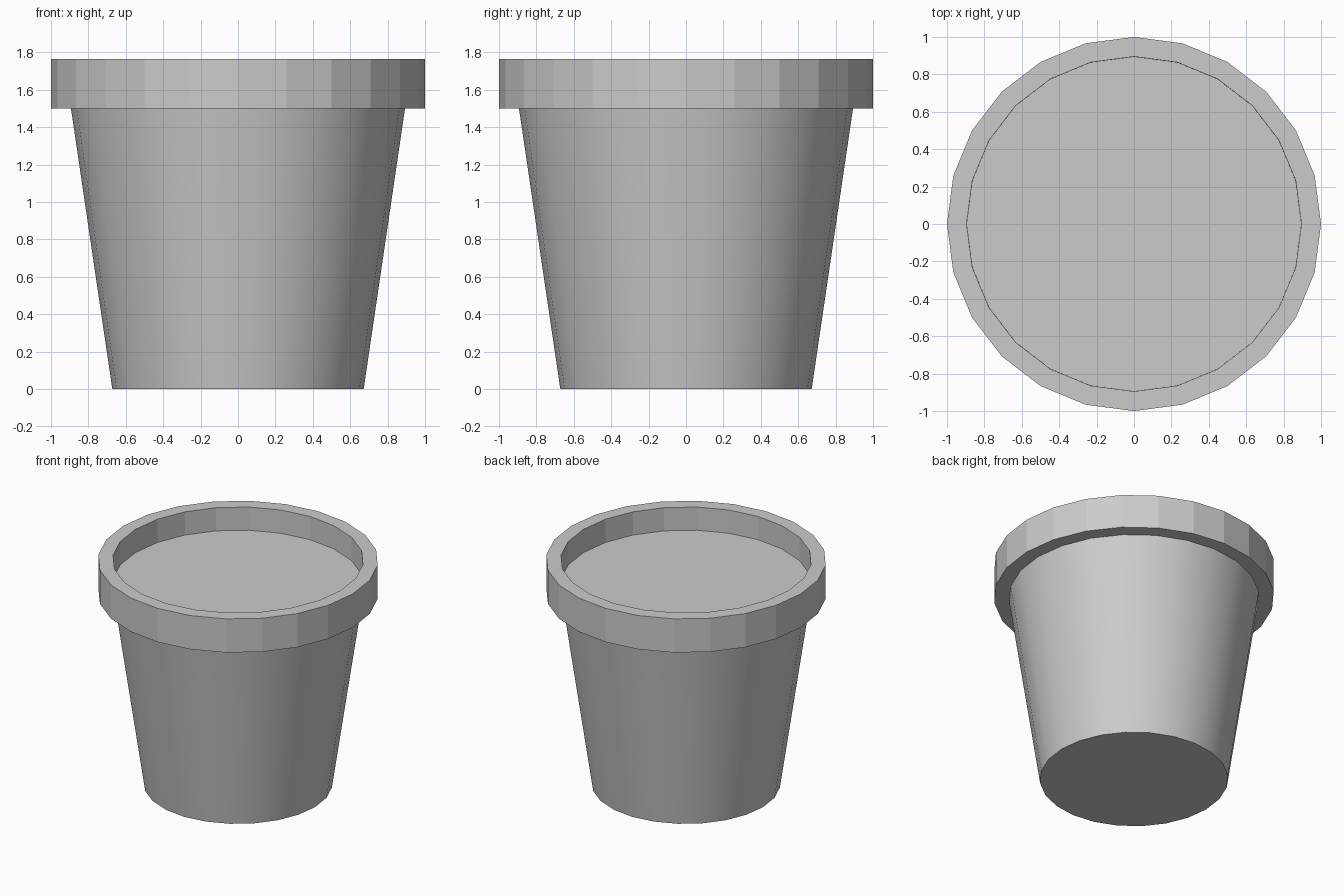
import bpy, bmesh
from math import cos, sin, tau, radians

if "Cube" in bpy.data.objects:
    bpy.data.objects.remove(bpy.data.objects["Cube"])

SIDES = 24


def lathe(name, profile, closed=False, cap_first=False, cap_last=False):
    """Revolve (radius, z) points around z; optionally cap the end rings."""
    bm = bmesh.new()
    rings = [[bm.verts.new((r * cos(tau * i / SIDES), r * sin(tau * i / SIDES), z))
              for i in range(SIDES)] for r, z in profile]
    pairs = list(zip(rings, rings[1:]))
    if closed:
        pairs.append((rings[-1], rings[0]))
    for a, b in pairs:
        for i in range(SIDES):
            j = (i + 1) % SIDES
            bm.faces.new((a[i], a[j], b[j], b[i]))
    if cap_first:
        bm.faces.new(rings[0][::-1])
    if cap_last:
        bm.faces.new(rings[-1])
    mesh = bpy.data.meshes.new(name)
    bm.to_mesh(mesh)
    bm.free()
    obj = bpy.data.objects.new(name, mesh)
    bpy.context.collection.objects.link(obj)
    return obj


# Tapered pot wall with a flat base, smooth around its side
body = lathe("pot_body", [(0.672, 0.0), (0.893, 1.5)], cap_first=True)
bpy.context.view_layer.objects.active = body
body.select_set(True)
bpy.ops.object.shade_smooth_by_angle(angle=radians(30))

# Thick faceted collar around the mouth
lathe("pot_rim", [(0.893, 1.5), (1.0, 1.5), (1.0, 1.765), (0.895, 1.765)], closed=True)

# Flat soil surface sunk below the rim
lathe("soil", [(0.895, 1.583)], cap_last=True)
